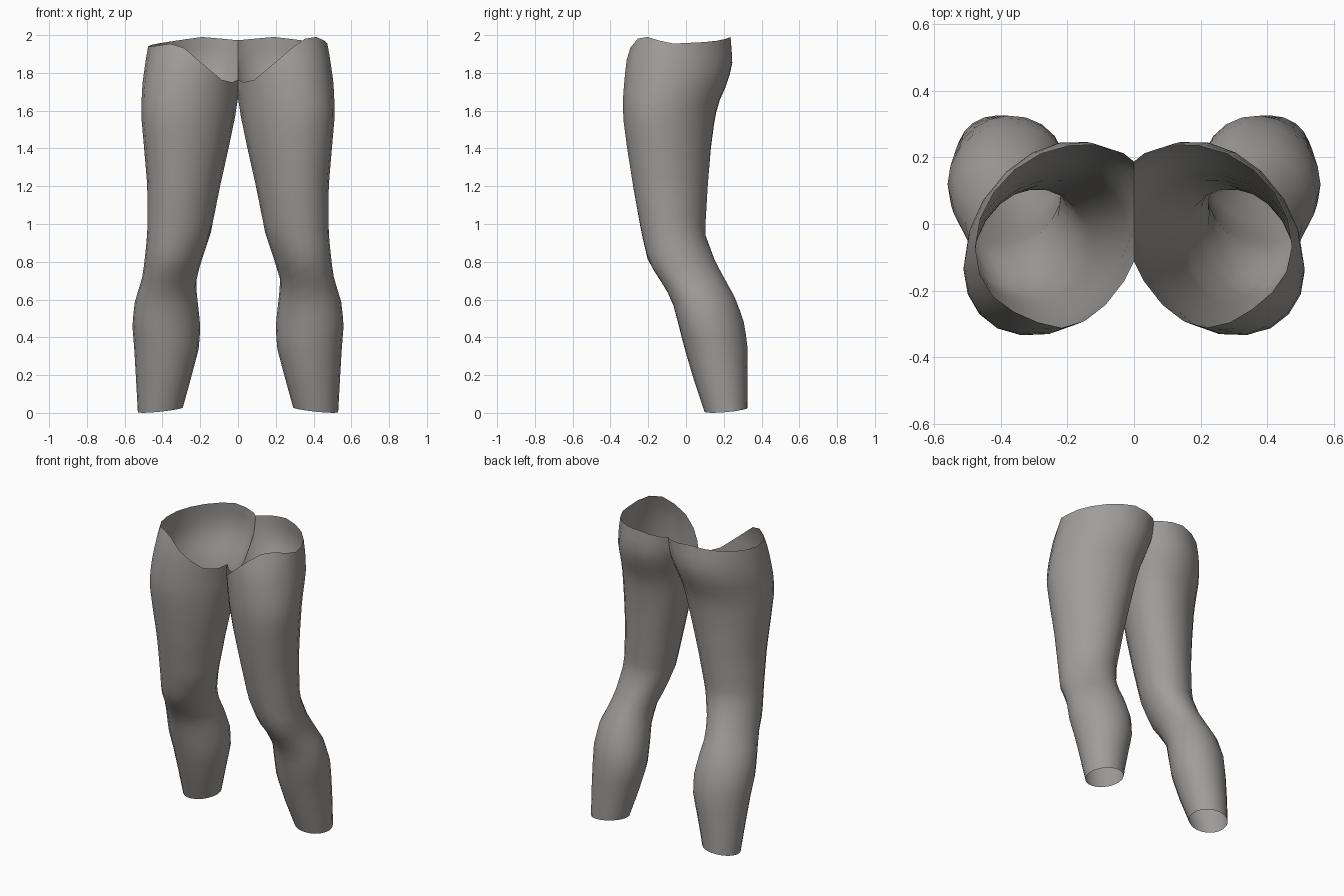
import bpy, bmesh, math

if "Cube" in bpy.data.objects:
    bpy.data.objects.remove(bpy.data.objects["Cube"])

# Leg sections: height, inner x, outer x, front y, back y, skew
SECTIONS = [
    (0.00, 0.30, 0.53, 0.10, 0.325, 0.00),
    (0.18, 0.25, 0.54, 0.04, 0.325, 0.00),
    (0.35, 0.205, 0.55, -0.01, 0.325, 0.01),
    (0.47, 0.20, 0.56, -0.04, 0.31, 0.02),
    (0.60, 0.215, 0.545, -0.075, 0.265, 0.02),
    (0.70, 0.225, 0.51, -0.135, 0.21, 0.02),
    (0.80, 0.195, 0.495, -0.20, 0.155, 0.02),
    (0.95, 0.145, 0.48, -0.235, 0.10, 0.02),
    (1.20, 0.095, 0.48, -0.28, 0.115, 0.03),
    (1.40, 0.05, 0.497, -0.31, 0.13, 0.04),
    (1.57, 0.015, 0.512, -0.33, 0.15, 0.05),
    (1.67, 0.00, 0.51, -0.33, 0.18, 0.05),
    (1.75, -0.02, 0.505, -0.325, 0.22, 0.05),
    (1.86, -0.05, 0.49, -0.315, 0.245, 0.05),
    (2.00, -0.09, 0.465, -0.275, 0.235, 0.04),
]
# Waist rim height by angle (0 outer, 90 back, 180 inner, 270 front)
RIM_RIGHT = [(0, 1.955), (45, 1.965), (90, 1.99), (135, 1.972), (165, 1.97), (203, 1.74),
             (237, 1.765), (266, 1.86), (296, 1.96), (315, 2.0), (333, 1.98), (360, 1.955)]
RIM_LEFT = [(0, 1.94), (45, 1.96), (90, 1.99), (135, 1.972), (165, 1.97), (203, 1.74),
            (237, 1.765), (266, 1.86), (296, 1.96), (315, 1.95), (333, 1.94), (360, 1.94)]
SIDES, ROWS = 20, 30


def lerp_table(table, key):
    for a, b in zip(table, table[1:]):
        if key <= b[0]:
            f = max(0.0, (key - a[0]) / (b[0] - a[0]))
            return [p + (q - p) * f for p, q in zip(a, b)]
    return list(table[-1])


def leg_mesh(side, rim):
    bm = bmesh.new()
    grid = []
    for j in range(SIDES):
        deg = 360 * j / SIDES
        c, s = math.cos(math.radians(deg)), math.sin(math.radians(deg))
        bottom = 0.016 - 0.012 * c + 0.01 * s
        top = lerp_table(rim, deg)[1]
        column = []
        for i in range(ROWS + 1):
            z = bottom + (top - bottom) * i / ROWS
            _, x0, x1, y0, y1, skew = lerp_table(SECTIONS, z)
            x = (x0 + x1) / 2 + (x1 - x0) / 2 * c
            y = (y0 + y1) / 2 + (y1 - y0) / 2 * s - skew * c
            column.append(bm.verts.new((side * x, y, z)))
        grid.append(column)
    for j in range(SIDES):
        a, b = grid[j], grid[(j + 1) % SIDES]
        for i in range(ROWS):
            quad = [a[i], b[i], b[i + 1], a[i + 1]]
            bm.faces.new(quad if side > 0 else quad[::-1])
    # Trim at the centre line so both legs open into one waist
    bmesh.ops.bisect_plane(bm, geom=bm.verts[:] + bm.edges[:] + bm.faces[:], dist=1e-5,
                           plane_co=(0, 0, 0), plane_no=(side, 0, 0), clear_inner=True)
    mesh = bpy.data.meshes.new("leg_half")
    bm.to_mesh(mesh)
    bm.free()
    return mesh


# Weld both halves into one open garment shell
bm = bmesh.new()
for side, rim in ((1, RIM_RIGHT), (-1, RIM_LEFT)):
    half = leg_mesh(side, rim)
    bm.from_mesh(half)
    bpy.data.meshes.remove(half)
bmesh.ops.remove_doubles(bm, verts=bm.verts[:], dist=0.0005)
mesh = bpy.data.meshes.new("trouser_legs")
bm.to_mesh(mesh)
bm.free()

grey = bpy.data.materials.new("warm_grey")
grey.diffuse_color = (0.35, 0.34, 0.33, 1)
grey.use_nodes = True
grey.node_tree.nodes["Principled BSDF"].inputs["Base Color"].default_value = grey.diffuse_color
mesh.materials.append(grey)
legs = bpy.data.objects.new("trouser_legs", mesh)
bpy.context.collection.objects.link(legs)
bpy.context.view_layer.objects.active = legs
legs.select_set(True)
bpy.ops.object.shade_smooth_by_angle(angle=math.radians(60))
